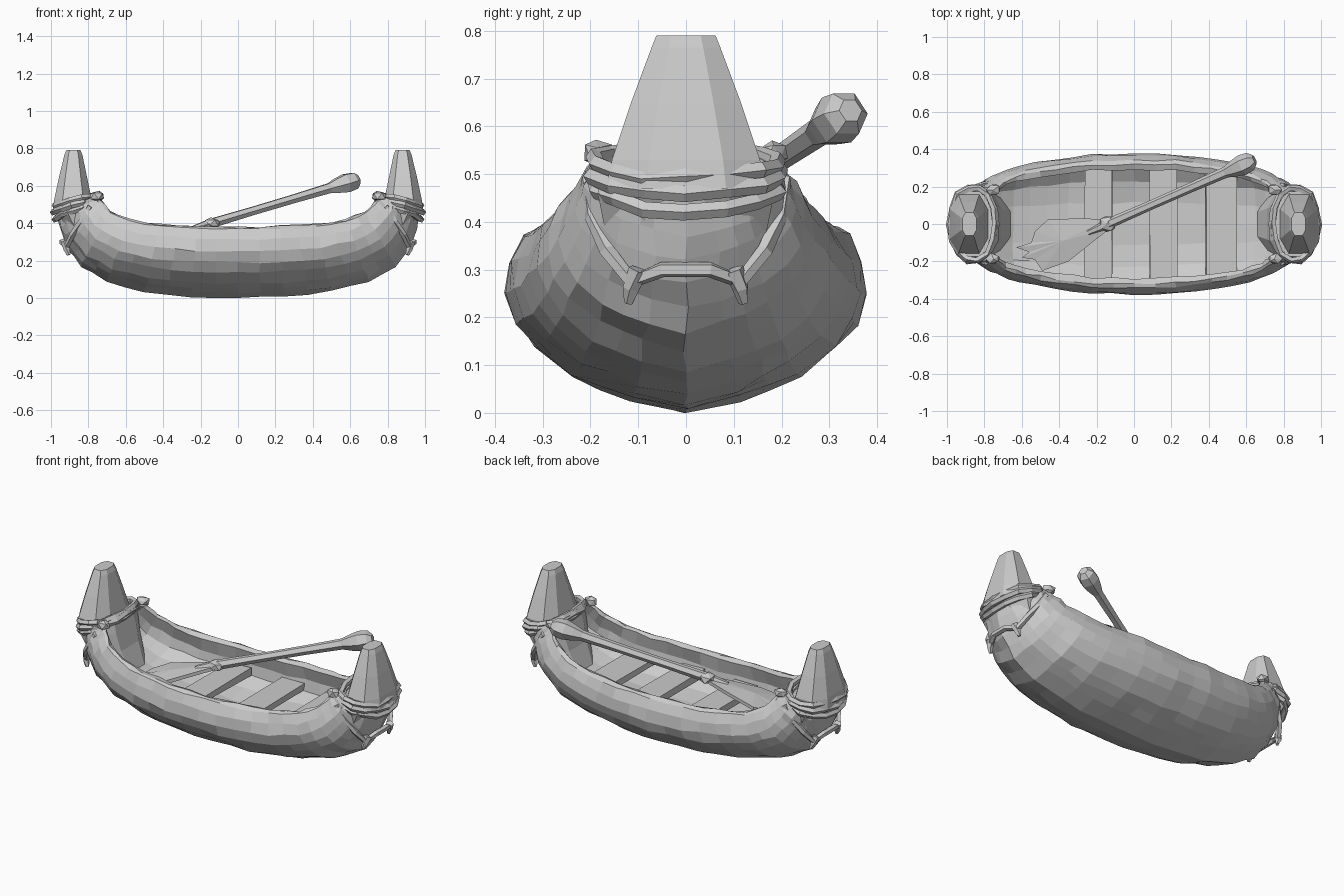
import bpy, bmesh, math, random
from mathutils import Vector

if "Cube" in bpy.data.objects:
    bpy.data.objects.remove(bpy.data.objects["Cube"])

random.seed(4)


def finish(name, bm, mirror=False):
    bmesh.ops.recalc_face_normals(bm, faces=bm.faces)
    me = bpy.data.meshes.new(name)
    bm.to_mesh(me)
    bm.free()
    ob = bpy.data.objects.new(name, me)
    bpy.context.collection.objects.link(ob)
    if mirror:
        ob.modifiers.new("mirror", 'MIRROR').use_mirror_merge = False
    return ob


def jitter(p, a):
    return Vector(p) + Vector([random.uniform(-a, a) for _ in range(3)])


def loft(name, rings, cyclic=False, mirror=False):
    """Skin a list of closed rings of equal size."""
    bm = bmesh.new()
    vs = [[bm.verts.new(p) for p in r] for r in rings]
    n = len(vs[0])
    for i in range(len(vs) - (0 if cyclic else 1)):
        a, b = vs[i], vs[(i + 1) % len(vs)]
        for j in range(n):
            k = (j + 1) % n
            bm.faces.new((a[j], a[k], b[k], b[j]))
    if not cyclic:
        bm.faces.new(vs[0])
        bm.faces.new(vs[-1])
    return finish(name, bm, mirror)


def tube(name, pts, radii, sides=6, cyclic=False, mirror=False):
    pts = [Vector(p) for p in pts]
    n = len(pts)
    rings = []
    for i, p in enumerate(pts):
        if cyclic:
            t = pts[(i + 1) % n] - pts[i - 1]
        else:
            t = pts[min(i + 1, n - 1)] - pts[max(i - 1, 0)]
        t.normalize()
        side = t.cross(Vector((0, 0, 1))).normalized()
        up = side.cross(t)
        r = radii[i] if isinstance(radii, list) else radii
        rings.append([p + r * (math.cos(a) * side + math.sin(a) * up)
                      for a in [math.tau * k / sides for k in range(sides)]])
    return loft(name, rings, cyclic, mirror)


def knot(name, pos, size, mirror=False):
    bm = bmesh.new()
    bmesh.ops.create_icosphere(bm, subdivisions=1, radius=1)
    for v in bm.verts:
        v.co = jitter([pos[i] + v.co[i] * size[i] for i in range(3)], 0.005)
    return finish(name, bm, mirror)


# Hull: stations from the middle to one end (keel x, keel z, rim x, rim z, half width)
half = [(0, 0, 0, .375, .378), (.25, .008, .22, .38, .372), (.5, .035, .42, .39, .345),
        (.7, .09, .58, .415, .312), (.84, .17, .68, .46, .27), (.92, .27, .73, .51, .235),
        (.955, .37, .75, .53, .21), (.97, .46, .76, .55, .20)]
fine = []
for a, b in zip(half, half[1:]):
    fine += [a, tuple((p + q) / 2 for p, q in zip(a, b))]
fine.append(half[-1])
stations = [(-k, z, -r, t, w) for k, z, r, t, w in fine[:0:-1]] + fine
# cross-section (width fraction, height fraction): outside up, rim, inside down
outer = [(.3, .07), (.47, .13), (.63, .2), (.83, .36), (.94, .5), (1, .66), (.97, .83), (.91, .98)]
inner = [(.85, 1.01), (.77, .98), (.82, .76), (.79, .6), (.6, .47), (.3, .43)]
right = outer + inner
section = [(0, 0)] + right + [(0, .43)] + [(-y, h) for y, h in right[::-1]]
rings = []
for kx, kz, rx, rz, w in stations:
    ring = []
    for y, h in section:
        p = jitter((kx + (rx - kx) * h, y * w, kz + (rz - kz) * h), .006)
        p.z = max(p.z, 0)
        ring.append(p)
    rings.append(ring)
loft("hull", rings)

# End posts: octagonal trunk inside the hull, then the tapered horn
octagon = [(1, .5), (.55, 1), (-.55, 1), (-1, .5), (-1, -.5), (-.55, -1), (.55, -1), (1, -.5)]


def octagon_rings(levels):
    return [[((a + b) / 2 + (b - a) / 2 * ox, ry * oy, z) for ox, oy in octagon]
            for z, a, b, ry in levels]


loft("post_base", octagon_rings([(.24, .66, .83, .13), (.36, .71, .91, .165),
                                 (.46, .735, .965, .185), (.52, .75, .96, .175)]), mirror=True)
loft("post_horn", octagon_rings([(.47, .775, .99, .168), (.53, .783, .982, .155),
                                 (.65, .808, .956, .115), (.765, .832, .928, .072),
                                 (.79, .842, .918, .062)]), mirror=True)

# Rope wraps around each post, high on the inboard side
for i, (z_out, z_in, grow) in enumerate([(.492, .555, 0), (.46, .545, .004), (.425, .525, -.002)]):
    pts = []
    for k in range(14):
        a = math.tau * k / 14
        f = (math.cos(a) + 1) / 2
        pts.append(jitter((.86 + (.121 + grow) * math.cos(a), (.195 + grow) * math.sin(a),
                           z_in + (z_out - z_in) * f), .006))
    tube(f"rope_wrap_{i + 1}", pts, .018, 5, cyclic=True, mirror=True)

# Rope loop sagging over the outer end, with short loose ends
sag = [(.79, .205, .49), (.84, .195, .41), (.885, .165, .34), (.915, .115, .275), (.94, .05, .3)]
tube("rope_sag", sag + [(x, -y, z) for x, y, z in sag[::-1]], .017, 5, mirror=True)
for s, n in ((1, "back"), (-1, "front")):
    tube(f"rope_end_{n}", [(.925, .1 * s, .3), (.915, .115 * s, .26), (.905, .12 * s, .23)],
         [.022, .018, .01], 5, mirror=True)
    knot(f"rope_knot_{n}", (.755, .185 * s, .545), (.04, .032, .03), mirror=True)

# Cross planks used as seats
for i, (x, w, reach) in enumerate([(-.19, .145, .29), (.155, .145, .3), (.465, .165, .275)]):
    bm = bmesh.new()
    bmesh.ops.create_cube(bm, size=1)
    for v in bm.verts:
        v.co = jitter((x + v.co.x * w, v.co.y * 2 * reach, .255 + v.co.z * .035), .006)
    finish(f"seat_plank_{i + 1}", bm)

# Paddle: shaft with grip, binding knot and blade
low, high = Vector((-.14, 0, .40)), Vector((.6, .325, .62))
steps = [(-.14, .016), (0, .028), (.3, .025), (.6, .026), (.85, .03),
         (.91, .045), (.97, .056), (1.03, .05), (1.06, .026)]
tube("paddle_shaft", [low.lerp(high, s) for s, _ in steps], [r for _, r in steps], 6)
knot("paddle_binding", low, (.052, .048, .036))

outline = [(-.15, .025), (-.28, .03), (-.46, .025), (-.53, -.04), (-.55, -.1), (-.63, -.125),
           (-.56, -.15), (-.6, -.18), (-.53, -.19), (-.49, -.25), (-.35, -.2), (-.2, -.08), (-.13, -.025)]
bm = bmesh.new()


def blade_z(x, y):
    return .395 - .3 * ((low.x - x) * .9 - y * .4)


top = [bm.verts.new((x, y, blade_z(x, y) + .008)) for x, y in outline]
bottom = [bm.verts.new((x, y, blade_z(x, y) - .012)) for x, y in outline]
for ring, lift in ((top, .022), (bottom, -.024)):
    mid = bm.verts.new((-.38, -.09, blade_z(-.38, -.09) + lift))
    for j in range(len(ring)):
        bm.faces.new((ring[j - 1], ring[j], mid))
for j in range(len(top)):
    bm.faces.new((top[j - 1], top[j], bottom[j], bottom[j - 1]))
finish("paddle_blade", bm)
